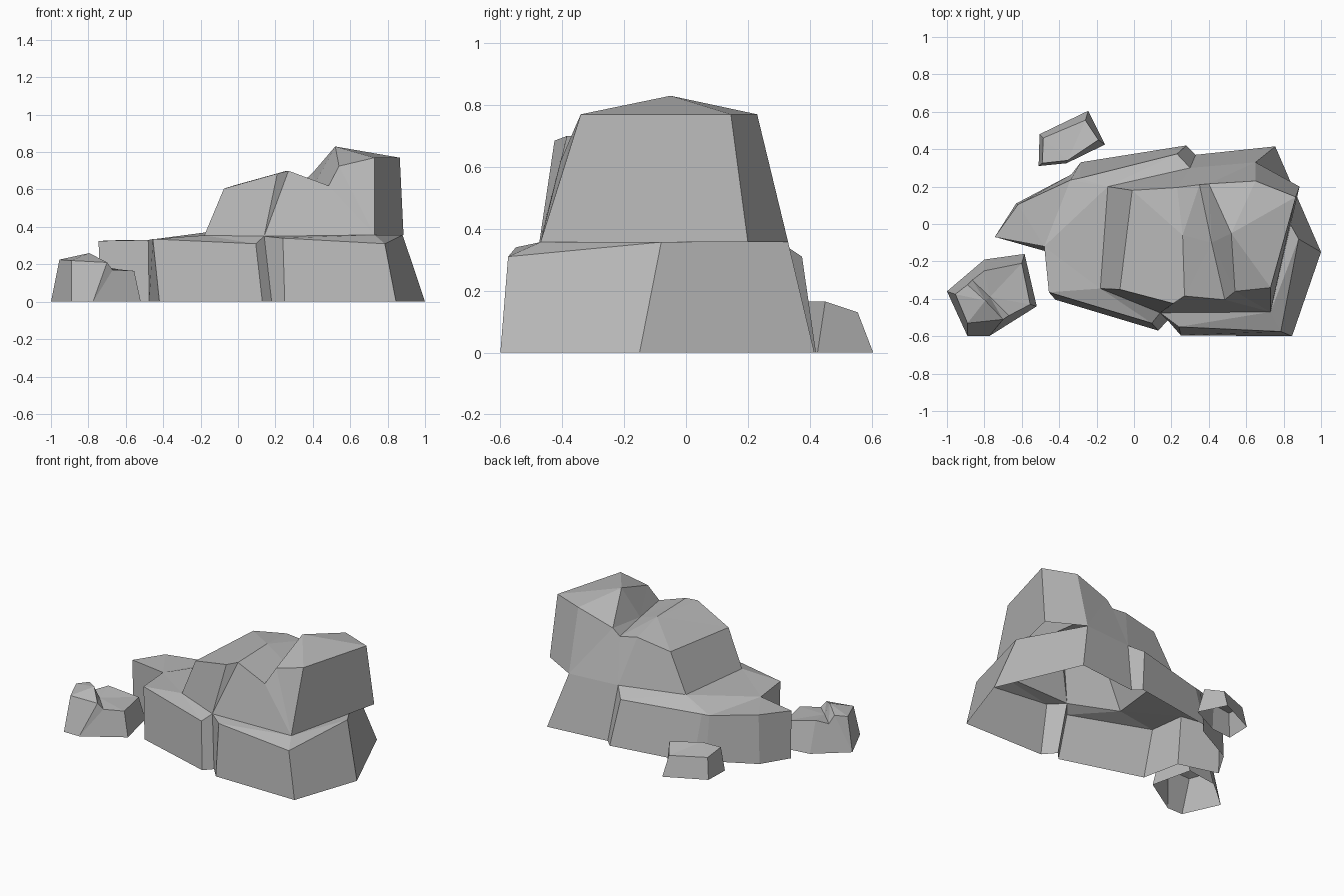
import bpy
import bmesh
from mathutils import Vector
from mathutils.geometry import delaunay_2d_cdt

default_cube = bpy.data.objects.get("Cube")
if default_cube:
    bpy.data.objects.remove(default_cube, do_unlink=True)


def make_material(name, color):
    material = bpy.data.materials.new(name)
    material.use_nodes = True
    material.diffuse_color = color
    material.node_tree.nodes["Principled BSDF"].inputs["Base Color"].default_value = color
    return material


stone_grey = make_material("stone grey", (0.48, 0.48, 0.48, 1.0))


def build_rock(name, ring, inner_points=(), opening=()):
    """Loft a wall between the foot and rim of a ring, then cap the rim.

    Each ring entry pairs a foot point with a rim point, counter-clockwise.
    Foot points without a height rest on the ground. The underside stays open,
    and so does the part of the cap between the opening points.
    """
    bm = bmesh.new()
    known = {}

    def vertex(point):
        key = tuple(Vector(point).to_3d())
        if key not in known:
            known[key] = bm.verts.new(key)
        return known[key]

    def add_face(corners):
        unique = list(dict.fromkeys(corners))
        if len(unique) > 2:
            bm.faces.new(unique)

    # Side walls, where repeated points collapse to triangles
    pairs = [(vertex(foot), vertex(rim)) for foot, rim in ring]
    for index, (foot, rim) in enumerate(pairs):
        next_foot, next_rim = pairs[(index + 1) % len(pairs)]
        add_face([foot, next_foot, next_rim, rim])

    # Faceted top, triangulated inside the rim
    rim_verts = [rim for foot, rim in pairs]
    top_verts = rim_verts + [vertex(point) for point in inner_points]
    hole = [vertex(point) for point in opening]
    hole_edges = [(top_verts.index(hole[i - 1]), top_verts.index(hole[i]))
                  for i in range(len(hole))]
    flat = [vert.co.to_2d() for vert in top_verts]
    outline = [list(range(len(rim_verts)))]
    result = delaunay_2d_cdt(flat, hole_edges, outline, 1, 1e-5)
    triangles, originals = result[2], result[3]
    for triangle in triangles:
        corners = [top_verts[originals[i][0]] for i in triangle]
        if all(corner in hole for corner in corners):
            continue
        a, b, c = [corner.co.to_2d() for corner in corners]
        if (b - a).cross(c - a) < 0:
            corners.reverse()
        add_face(corners)

    mesh = bpy.data.meshes.new(name)
    bm.to_mesh(mesh)
    bm.free()
    mesh.materials.append(stone_grey)
    rock = bpy.data.objects.new(name, mesh)
    bpy.context.collection.objects.link(rock)
    return rock


# Corners shared by the base slab and the boulder standing on it
left_front = (-.18, -.345, .355)
left_back = (-.14, .2, .375)
front_notch = (.14, -.475, .35)
right_front = (.73, -.47, .357)
right_side = (.885, .2, .357)
right_back = (.65, .33, .357)
back_notch = (.3, .3, .36)

# Wide base slab with a pointed left end and a notch front and back
build_rock("base_slab", [
    ((-.74, -.07), (-.745, -.07, .325)),
    ((-.475, -.145), (-.48, -.12, .33)),
    ((-.42, -.405), (-.455, -.365, .335)),
    ((.13, -.57), (.095, -.53, .31)),
    ((.18, -.515), front_notch),
    ((.25, -.595), (.24, -.55, .34)),
    ((.845, -.6), (.785, -.575, .31)),
    ((1, -.15), (.88, -.08, .357)),
    ((.755, .415), right_back),
    ((.33, .37), back_notch),
    ((.28, .42), (.23, .375, .31)),
    ((-.285, .33), (-.29, .245, .3)),
    ((-.335, .265), (-.34, .235, .3)),
    ((-.63, .11), (-.62, .105, .33)),
], [left_front, right_front, left_back],
    [left_front, front_notch, right_front, right_back, back_notch, left_back])

# Upper boulder: a low left lump and a tall right lump with a valley between
build_rock("upper_boulder", [
    (left_front, (-.075, -.35, .605)),
    (front_notch, (.21, -.425, .685)),
    (front_notch, (.27, -.385, .7)),
    (right_front, (.485, -.405, .62)),
    (right_front, (.54, -.36, .725)),
    (right_front, (.73, -.34, .77)),
    (right_side, (.865, .145, .77)),
    (right_back, (.65, .23, .77)),
    (right_back, (.4, .215, .69)),
    (back_notch, (.35, .21, .645)),
    (back_notch, (.23, .195, .665)),
    (left_back, (-.01, .18, .625)),
], [(.52, -.05, .83), (.26, -.06, .7), (.415, -.1, .64)])

# Small split stone in front of the left end, its left half a step higher
build_rock("front_stone", [
    ((-1, -.36), (-.955, -.375, .225)),
    ((-.89, -.6), (-.89, -.53, .22)),
    ((-.775, -.6), (-.7, -.51, .21)),
    ((-.775, -.6), (-.67, -.49, .17)),
    ((-.52, -.44), (-.555, -.43, .165)),
    ((-.585, -.16), (-.6, -.21, .165)),
    ((-.8, -.19), (-.8, -.25, .205)),
    ((-.8, -.19), (-.865, -.3, .18)),
    ((-1, -.36), (-.89, -.325, .235)),
], [(-.795, -.41, .26), (-.77, -.39, .185)])

# Small stone behind the slab
build_rock("back_stone", [
    ((-.51, .31), (-.49, .325, .16)),
    ((-.36, .325), (-.355, .34, .165)),
    ((-.155, .425), (-.19, .45, .165)),
    ((-.245, .605), (-.26, .555, .13)),
    ((-.505, .48), (-.485, .46, .14)),
])
